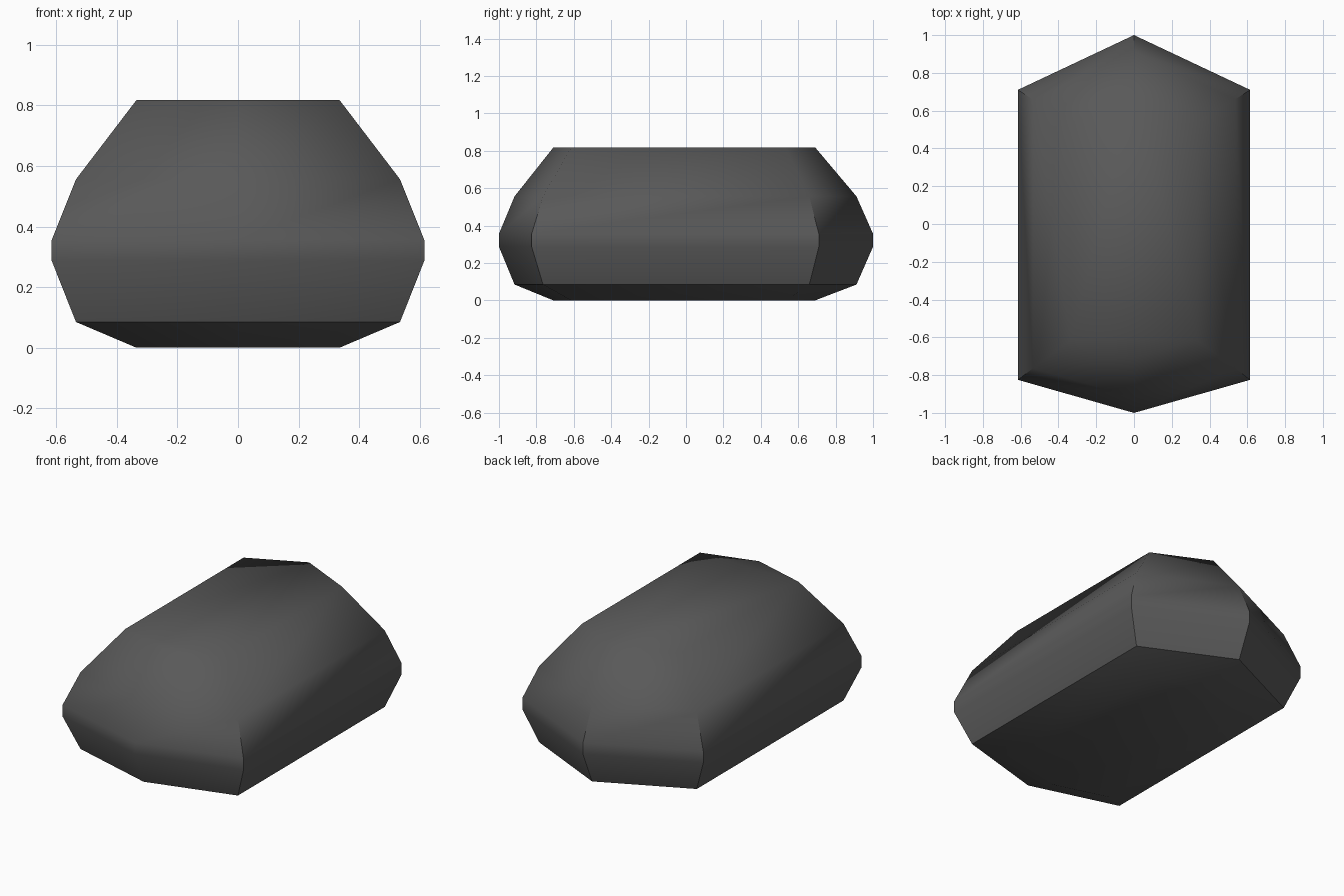
import bpy, bmesh, math

if "Cube" in bpy.data.objects:
    bpy.data.objects.remove(bpy.data.objects["Cube"])

# Stone outline: half width, corner and tip positions at the widest level
HALF_W, BACK_TIP, FRONT_TIP = 0.615, 1.0, -1.0
BACK_SLOPE, FRONT_SLOPE = 0.29 / 0.615, 0.175 / 0.615

# (height, inset of the outline) from bottom to top
LEVELS = [(0.0, 0.28), (0.085, 0.08), (0.287, 0.0),
          (0.356, 0.0), (0.556, 0.08), (0.818, 0.28)]


def outline(inset):
    """Six-sided outline moved evenly inwards."""
    w = HALF_W - inset
    back = BACK_TIP - inset * math.hypot(1, BACK_SLOPE)
    front = FRONT_TIP + inset * math.hypot(1, FRONT_SLOPE)
    yb, yf = back - w * BACK_SLOPE, front + w * FRONT_SLOPE
    return [(0, front), (w, yf), (w, yb), (0, back), (-w, yb), (-w, yf)]


# Stack of outlines joined into a faceted stone
bm = bmesh.new()
rings = [[bm.verts.new((x, y, z)) for x, y in outline(i)] for z, i in LEVELS]
for low, high in zip(rings, rings[1:]):
    for k in range(6):
        n = (k + 1) % 6
        bm.faces.new((low[k], low[n], high[n], high[k]))
bm.faces.new(list(reversed(rings[0])))
bm.faces.new(rings[-1])
bmesh.ops.recalc_face_normals(bm, faces=bm.faces[:])
for f in bm.faces:
    f.smooth = True

# Crisp lower rim, and crisp upright corners on the middle bands
for k in range(6):
    bm.edges.get((rings[1][k], rings[1][(k + 1) % 6])).smooth = False
    if k != 0:
        for low, high in zip(rings[1:4], rings[2:5]):
            bm.edges.get((low[k], high[k])).smooth = False

mesh = bpy.data.meshes.new("stone_body")
bm.to_mesh(mesh)
bm.free()
stone = bpy.data.objects.new("stone_body", mesh)
bpy.context.collection.objects.link(stone)

mat = bpy.data.materials.new("dark grey")
mat.diffuse_color = (0.1, 0.1, 0.1, 1)
mat.use_nodes = True
mat.node_tree.nodes["Principled BSDF"].inputs["Base Color"].default_value = mat.diffuse_color
mesh.materials.append(mat)
